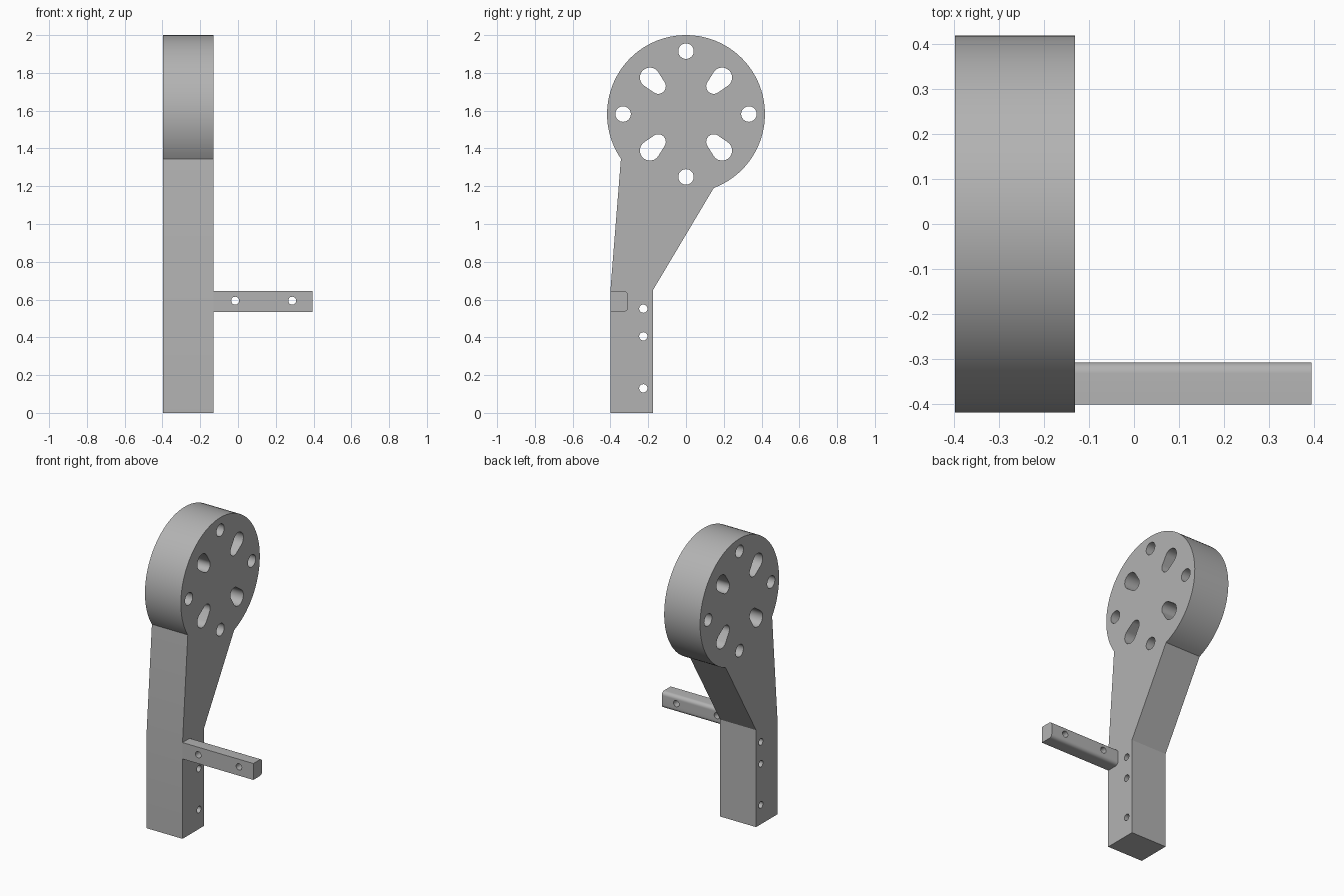
import bpy
from math import radians, cos, sin, pi, atan2, hypot, acos
from mathutils import Matrix

default_cube = bpy.data.objects.get("Cube")
if default_cube:
    bpy.data.objects.remove(default_cube, do_unlink=True)

grey = bpy.data.materials.new("plain grey")
grey.use_nodes = True
grey.diffuse_color = (0.45, 0.45, 0.45, 1)
grey.node_tree.nodes["Principled BSDF"].inputs["Base Color"].default_value = grey.diffuse_color


def arc(cy, cz, r, start, end, steps):
    """Points on an arc, angles in radians."""
    angles = [start + (end - start) * i / steps for i in range(steps + 1)]
    return [(cy + r * cos(a), cz + r * sin(a)) for a in angles]


def circle(cy, cz, r, steps=32):
    return arc(cy, cz, r, 0, 2 * pi, steps)[:-1]


def tapered_slot(c1, r1, c2, r2):
    """Outline wrapped around a large and a small circle."""
    dy, dz = c2[0] - c1[0], c2[1] - c1[1]
    heading = atan2(dz, dy)
    tangent = acos((r1 - r2) / hypot(dy, dz))
    return (arc(*c1, r1, heading + tangent, heading + 2 * pi - tangent, 24)
            + arc(*c2, r2, heading - tangent, heading + tangent, 16))


def select_only(obj):
    bpy.ops.object.select_all(action='DESELECT')
    obj.select_set(True)
    bpy.context.view_layer.objects.active = obj


def extrude_profile(name, outlines, x0, x1):
    """Fill y-z outlines (first outside, rest holes) and extrude along x."""
    curve = bpy.data.curves.new(name, 'CURVE')
    curve.dimensions = '2D'
    curve.fill_mode = 'BOTH'
    curve.extrude = (x1 - x0) / 2
    for points in outlines:
        spline = curve.splines.new('POLY')
        spline.points.add(len(points) - 1)
        for p, (y, z) in zip(spline.points, points):
            p.co = (y, z, 0, 1)
        spline.use_cyclic_u = True
    obj = bpy.data.objects.new(name, curve)
    bpy.context.collection.objects.link(obj)
    obj.matrix_world = Matrix(((0, 0, 1, (x0 + x1) / 2), (1, 0, 0, 0),
                               (0, 1, 0, 0), (0, 0, 0, 1)))
    select_only(obj)
    bpy.ops.object.convert(target='MESH')
    obj = bpy.context.object
    # Weld the caps to the walls
    weld = obj.modifiers.new("weld", 'WELD')
    weld.merge_threshold = 0.0001
    bpy.ops.object.modifier_apply(modifier=weld.name)
    obj.data.materials.clear()
    obj.data.materials.append(grey)
    return obj


# Upright: straight foot, flared neck and round drilled head
head_z, head_r = 1.582, 0.418
neck_front = atan2(1.345 - head_z, -0.345) + 2 * pi
neck_back = atan2(1.19 - head_z, 0.147)
outline = [(-0.4, 0), (-0.175, 0), (-0.175, 0.65)]
outline += arc(0, head_z, head_r, neck_back, neck_front, 72)
outline += [(-0.4, 0.65)]

holes = [circle(0.333 * cos(k * pi / 2), head_z + 0.333 * sin(k * pi / 2), 0.041)
         for k in range(4)]
for sy in (-1, 1):
    for sz in (-1, 1):
        holes.append(tapered_slot((sy * 0.191, head_z + sz * 0.193), 0.053,
                                  (sy * 0.147, head_z + sz * 0.147), 0.04))
for z in (0.13, 0.405, 0.552):
    holes.append(circle(-0.226, z, 0.022, 24))
upright = extrude_profile("upright", [outline] + holes, -0.397, -0.131)

# Side bar: rounded along its two back edges
r = 0.024
section = [(-0.4, 0.535)]
section += arc(-0.307 - r, 0.535 + r, r, -pi / 2, 0, 8)
section += arc(-0.307 - r, 0.645 - r, r, 0, pi / 2, 8)
section += [(-0.4, 0.645)]
side_bar = extrude_profile("side_bar", [section], -0.131, 0.394)

# Two cross holes drilled through the bar
for x in (-0.015, 0.287):
    bpy.ops.mesh.primitive_cylinder_add(vertices=24, radius=0.021, depth=0.3,
                                        location=(x, -0.35, 0.594),
                                        rotation=(radians(90), 0, 0))
    drill = bpy.context.object
    drill.name = "drill_cutter"
    drill.hide_render = True
    drill.data.materials.append(grey)
    cut = side_bar.modifiers.new("cross hole", 'BOOLEAN')
    cut.operation = 'DIFFERENCE'
    cut.solver = 'EXACT'
    cut.object = drill
    select_only(side_bar)
    bpy.ops.object.modifier_apply(modifier=cut.name)
    bpy.data.objects.remove(drill, do_unlink=True)

for part in (upright, side_bar):
    select_only(part)
    bpy.ops.object.shade_smooth_by_angle(angle=radians(25))
